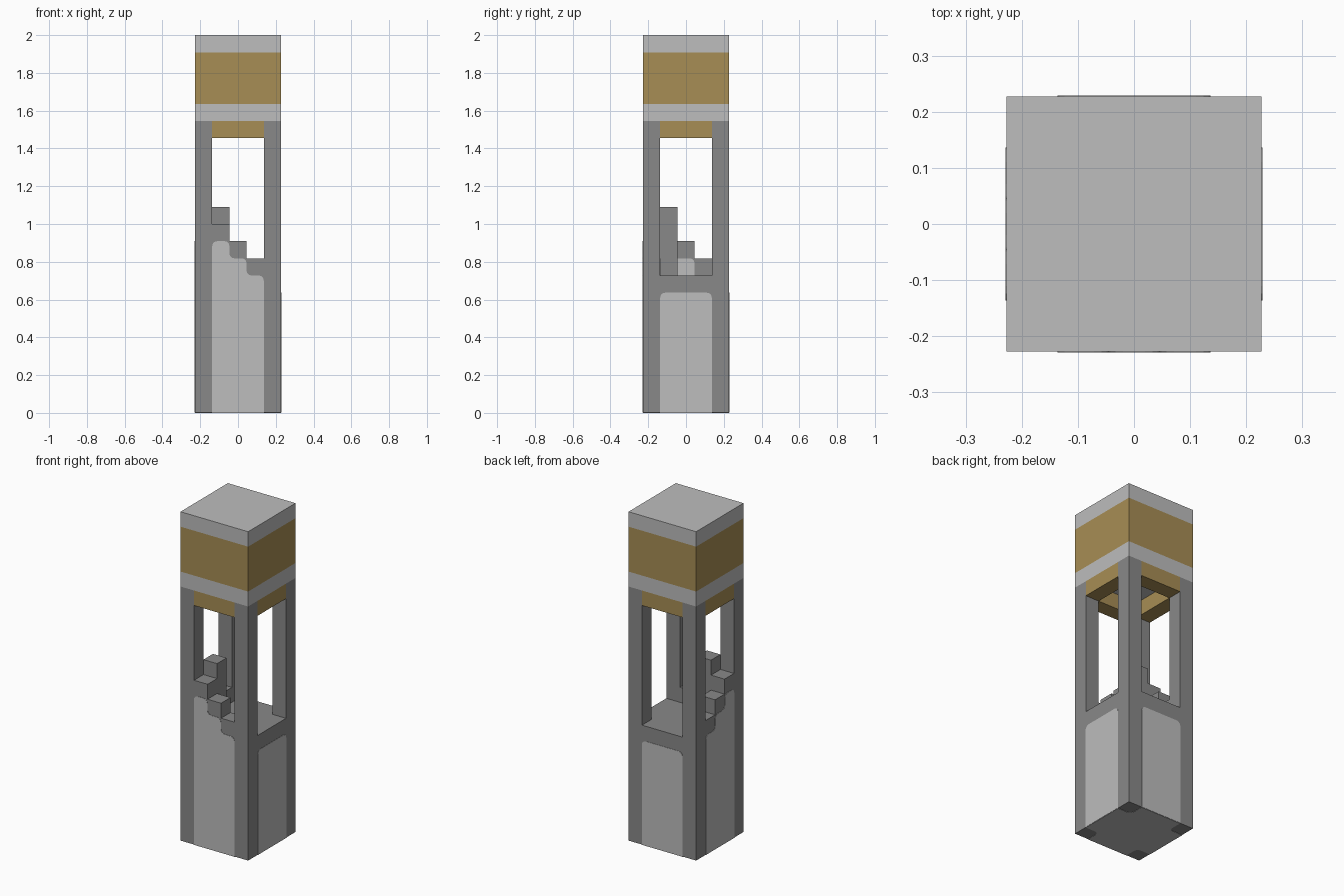
import bpy, bmesh
from mathutils import Vector

if "Cube" in bpy.data.objects:
    bpy.data.objects.remove(bpy.data.objects["Cube"])

U = 1 / 11     # one building block
N = 5          # tower width in blocks
LIFT = 0.02    # how far painted plates stand proud, in blocks


def material(name, colour):
    m = bpy.data.materials.new(name)
    m.use_nodes = True
    m.diffuse_color = (*colour, 1)
    bsdf = next(n for n in m.node_tree.nodes if n.type == 'BSDF_PRINCIPLED')
    bsdf.inputs["Base Color"].default_value = (*colour, 1)
    return m


DARK = material("dark_stone", (0.25, 0.25, 0.25))
LIGHT = material("light_stone", (0.51, 0.51, 0.51))
GOLD = material("ochre", (0.39, 0.27, 0.09))


def finish(name, bm, mat):
    """Turn block coordinates into a centred, scaled object."""
    for v in bm.verts:
        v.co = (v.co - Vector((N / 2, N / 2, 0))) * U
    bmesh.ops.recalc_face_normals(bm, faces=bm.faces)
    mesh = bpy.data.meshes.new(name)
    bm.to_mesh(mesh)
    bm.free()
    mesh.materials.append(mat)
    bpy.context.collection.objects.link(bpy.data.objects.new(name, mesh))


def box(name, lo, hi, mat):
    bm = bmesh.new()
    bmesh.ops.create_cube(bm, size=1)
    lo, hi = Vector(lo), Vector(hi)
    for v in bm.verts:
        v.co = (lo + hi) / 2 + v.co * (hi - lo)
    finish(name, bm, mat)


def plate(name, outline, place, rounded, mat=LIGHT):
    """Thin painted plate; place maps (u, v, outward) onto a wall."""
    bm = bmesh.new()
    verts = [bm.verts.new((u, v, -LIFT)) for u, v in outline]
    bm.faces.new(verts)
    soft = [v for v in verts if rounded(v.co)]
    bmesh.ops.bevel(bm, geom=soft, offset=0.28, segments=3,
                    profile=0.5, affect='VERTICES')
    out = bmesh.ops.extrude_face_region(bm, geom=bm.faces[:])
    for v in out["geom"]:
        if isinstance(v, bmesh.types.BMVert):
            v.co.z = LIFT
    for v in bm.verts:
        v.co = place(*v.co)
    finish(name, bm, mat)


def ring(name, z0, z1, mat):
    """Four lintels between the corner pillars."""
    for side, a, b in (("front", (1, 0), (4, 1)), ("back", (1, 4), (4, 5)),
                       ("right", (0, 1), (1, 4)), ("left", (4, 1), (5, 4))):
        box(f"{name}_{side}", (*a, z0), (*b, z1), mat)


# Solid base and corner pillars
box("base", (0, 0, LIFT), (N, N, 8), DARK)
for x in (0, 4):
    for y in (0, 4):
        box("pillar", (x, y, 8), (x + 1, y + 1, 17), DARK)

# Broken stepped walls meeting in the front right corner
for i, top in ((1, 11), (2, 10), (3, 9)):
    box("front_step", (i, 0, 8), (i + 1, 1, top), DARK)
    box("side_step", (0, i, 8), (1, i + 1, top), DARK)
box("inner_step", (1, 1, 8), (2, 2, 12), DARK)

# Head of the tower
ring("lintel", 16, 17, GOLD)
box("lower_band", (0, 0, 17), (N, N, 18), LIGHT)
box("ochre_band", (0, 0, 18), (N, N, 21), GOLD)
box("cap", (0, 0, 21), (N, N, 22), LIGHT)

# Pale wall panels
stepped = [(1, LIFT), (4, LIFT), (4, 8), (3, 8), (3, 9), (2, 9), (2, 10), (1, 10)]
plain = [(1, LIFT), (4, LIFT), (4, 7), (1, 7)]
upper = lambda c: c.y > 1
plate("front_panel", stepped, lambda u, v, w: (u, -w, v), upper)
plate("right_panel", stepped, lambda u, v, w: (-w, u, v), upper)
plate("back_panel", plain, lambda u, v, w: (u, N + w, v), upper)
plate("left_panel", plain, lambda u, v, w: (N + w, u, v), upper)

# Pale patches on the inner faces of the middle steps
patch = [(2, 8), (3, 8), (3, 9), (2, 9)]
outer_top = lambda c: c.x > 2.5 and c.y > 8.5
plate("inner_patch_right", patch, lambda u, v, w: (1 + w, u, v), outer_top)
plate("inner_patch_front", patch, lambda u, v, w: (u, 1 + w, v), outer_top)

# Pale underside that leaves the pillar feet dark
cross = [(1, 0), (4, 0), (4, 1), (5, 1), (5, 4), (4, 4),
         (4, 5), (1, 5), (1, 4), (0, 4), (0, 1), (1, 1)]
plate("underside", cross, lambda u, v, w: (u, v, LIFT - w),
      lambda c: 0 < c.x < N and 0 < c.y < N)
